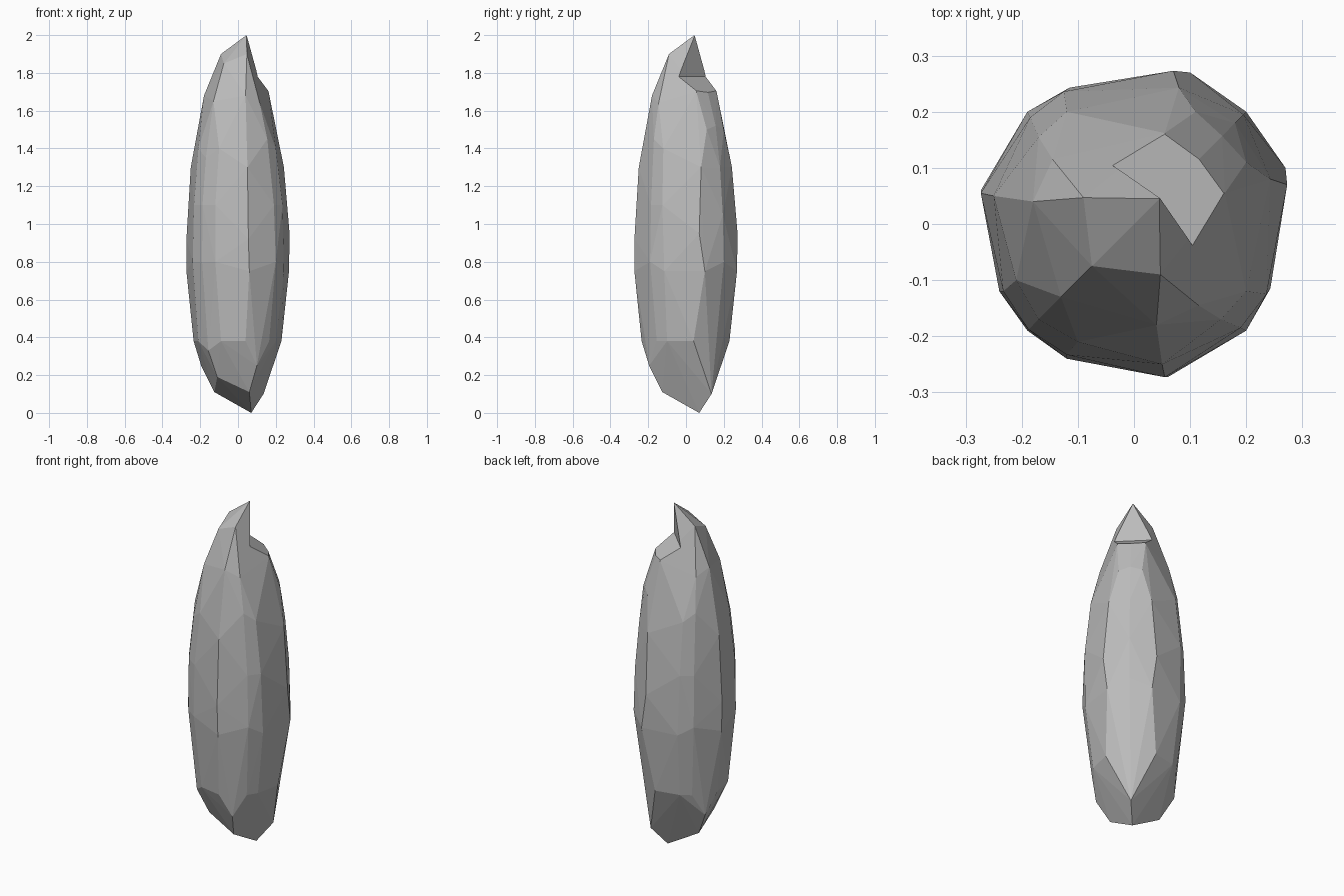
import bpy, bmesh
from mathutils import Vector

default_cube = bpy.data.objects.get("Cube")
if default_cube:
    bpy.data.objects.remove(default_cube, do_unlink=True)

# One plain stone colour
stone = bpy.data.materials.new("grey_stone")
stone.use_nodes = True
stone_colour = (0.5, 0.5, 0.5, 1)
stone.diffuse_color = stone_colour
for node in stone.node_tree.nodes:
    if node.type == 'BSDF_PRINCIPLED':
        node.inputs["Base Color"].default_value = stone_colour
        node.inputs["Roughness"].default_value = 0.9


def faceted_solid(name, points):
    """Create a flat-faced convex solid around the given corner points."""
    bm = bmesh.new()
    for point in points:
        bm.verts.new(point)
    hull = bmesh.ops.convex_hull(bm, input=bm.verts[:])
    unused = set(hull["geom_interior"]) | set(hull["geom_unused"])
    bmesh.ops.delete(bm, geom=[g for g in unused if isinstance(g, bmesh.types.BMVert)],
                     context='VERTS')
    bmesh.ops.recalc_face_normals(bm, faces=bm.faces[:])
    mesh = bpy.data.meshes.new(name)
    bm.to_mesh(mesh)
    bm.free()
    mesh.materials.append(stone)
    solid = bpy.data.objects.new(name, mesh)
    bpy.context.collection.objects.link(solid)
    return solid


# Ridges running up one half of the pillar; the diagonal x = y is the mirror plane
side_ridge = [(.23, .04, .38), (.27, .1, .75), (.273, .07, .95),
              (.243, .08, 1.3), (.2, .11, 1.5), (.162, .055, 1.7)]
corner_ridge = [(.2, -.1, .38), (.243, -.115, .75), (.236, -.125, 1.1), (.2, -.12, 1.4)]
corner_bevel = [(.165, -.155, .38), (.2, -.19, .8), (.19, -.185, 1.1),
                (.155, -.17, 1.45), (.115, -.145, 1.64)]
front_ridge = [(.06, -.125, .11), (.1, -.195, .25), (.04, -.235, .38), (.06, -.273, .75),
               (.055, -.273, .92), (.05, -.25, 1.3), (.04, -.18, 1.68), (.047, -.09, 1.9)]
front_panel = [(-.09, -.21, .38), (-.12, -.24, .8), (-.12, -.233, 1.1), (-.1, -.21, 1.4)]

# Heights and diagonal offsets of the corners lying on the mirror plane
back_spine = [(.07, 0), (.135, .1), (.2, .8), (.195, 1.05), (.18, 1.3), (.157, 1.52),
              (.115, 1.7)]
front_spine = [(-.11, .19), (-.157, .33), (-.19, .8), (-.188, 1.1), (-.17, 1.35),
               (-.13, 1.65), (-.075, 1.85)]
peak = Vector((.045, .045, 2))

corners = [peak]
for x, y, z in side_ridge + corner_ridge + corner_bevel + front_ridge + front_panel:
    corners += [(x, y, z), (y, x, z)]
for d, z in back_spine + front_spine:
    corners.append((d, d, z))
pillar = faceted_solid("stone_pillar", corners)

# Wedge that breaks off the back of the tip, leaving a sloping ledge
wedge_profile = [(.033, 1.78), (.05, 2.06), (.5, 2.06), (.5, 1.31)]
wedge = faceted_solid("ledge_cutter", [(d + s, d - s, z) for d, z in wedge_profile
                                       for s in (-.5, .5)])
wedge.hide_render = True
cut = pillar.modifiers.new("broken_ledge", 'BOOLEAN')
cut.operation = 'DIFFERENCE'
cut.solver = 'EXACT'
cut.object = wedge
bpy.context.view_layer.objects.active = pillar
bpy.ops.object.modifier_apply(modifier=cut.name)
bpy.data.objects.remove(wedge, do_unlink=True)
for face in pillar.data.polygons:
    face.use_smooth = False
